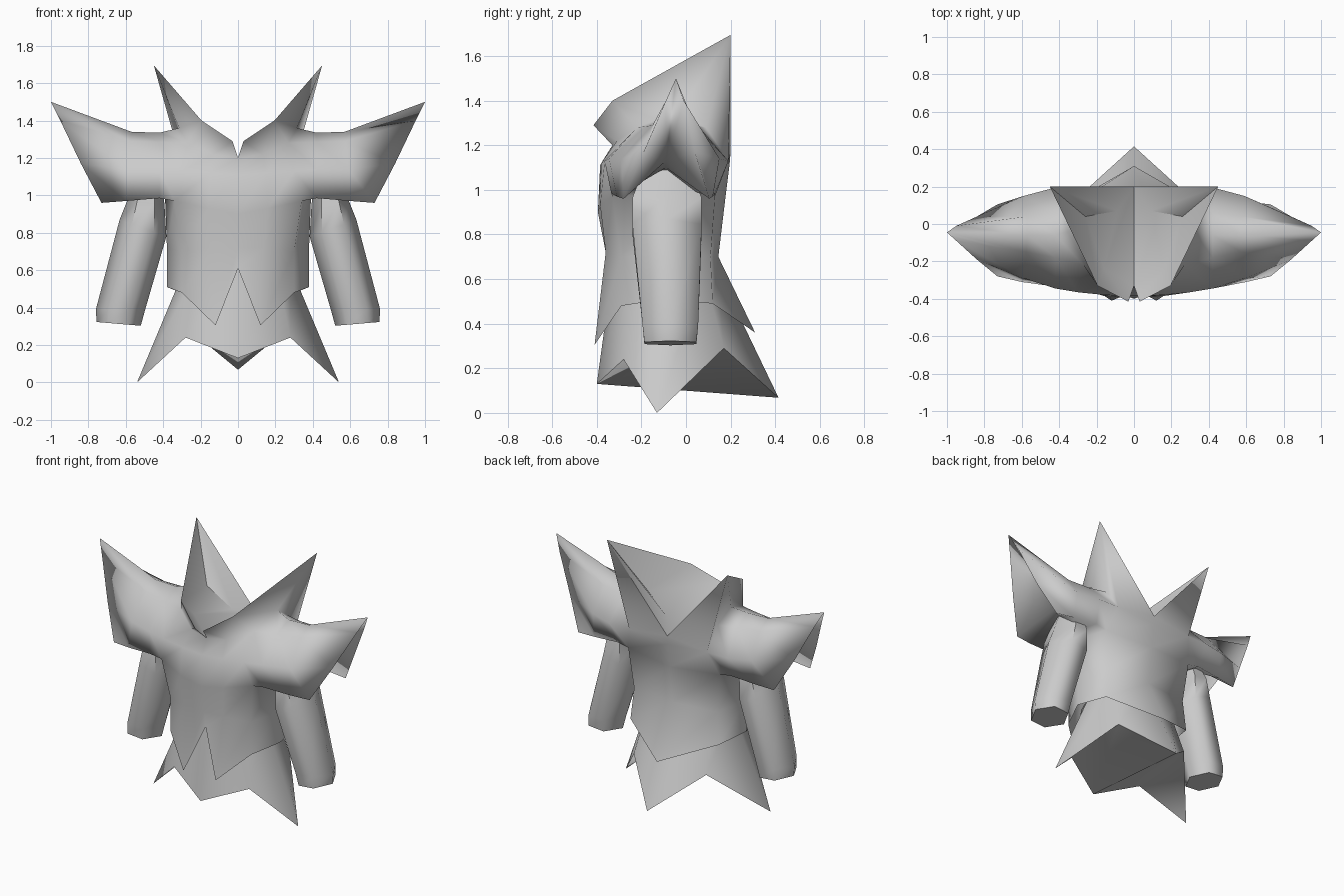
import bpy, bmesh, math

if "Cube" in bpy.data.objects:
    bpy.data.objects.remove(bpy.data.objects["Cube"])

cloth = bpy.data.materials.new("plain_grey")
cloth.diffuse_color = (0.6, 0.6, 0.6, 1)
cloth.use_nodes = True
cloth.node_tree.nodes["Principled BSDF"].inputs["Base Color"].default_value = cloth.diffuse_color


def build(name, verts, faces, angle, closed=False):
    """Make the right half, mirror it across x = 0 and weld the seam."""
    bm = bmesh.new()
    for s in (1, -1):
        vs = [bm.verts.new((s * x, y, z)) for x, y, z in verts]
        for f in faces:
            bm.faces.new([vs[i] for i in (f if s > 0 else f[::-1])])
    bmesh.ops.remove_doubles(bm, verts=bm.verts, dist=0.0005)
    if closed:
        bmesh.ops.recalc_face_normals(bm, faces=bm.faces)
    me = bpy.data.meshes.new(name)
    bm.to_mesh(me)
    bm.free()
    ob = bpy.data.objects.new(name, me)
    bpy.context.collection.objects.link(ob)
    me.materials.append(cloth)
    bpy.ops.object.select_all(action='DESELECT')
    ob.select_set(True)
    bpy.context.view_layer.objects.active = ob
    bpy.ops.object.shade_smooth_by_angle(angle=math.radians(angle))


def bridge(a, b, closed):
    """Quads between two equally long index rows."""
    n = len(a)
    return [(a[i], a[(i + 1) % n], b[(i + 1) % n], b[i]) for i in range(n if closed else n - 1)]


def loft(rings, closed):
    n = len(rings[0])
    faces = []
    for k in range(len(rings) - 1):
        faces += bridge(range(k * n, k * n + n), range(k * n + n, k * n + 2 * n), closed)
    return [p for r in rings for p in r], faces


# Vest body with a jagged hem, front centre round to back centre
hem = [(0, -.345, .61), (.12, -.41, .305), (.30, -.29, .48),
       (.38, -.10, .51), (.33, .12, .49), (0, .31, .36)]
waist = [(0, -.36, .72), (.14, -.36, .72), (.30, -.29, .70),
         (.38, -.10, .72), (.31, .11, .70), (0, .145, .70)]
chest = [(0, -.395, .90), (.16, -.385, .93), (.34, -.33, .97),
         (.39, -.10, .985), (.34, .13, .97), (0, .175, .95)]
v, f = loft([hem, waist, chest], False)
F, f1, a, s, b, B = range(12, 18)
# Upper front, shoulder and upper back points
v += [(0, -.385, 1.11), (.15, -.38, 1.12), (.30, -.365, 1.13),
      (0, -.33, 1.20), (.13, -.31, 1.22), (.27, -.22, 1.28),
      (.315, -.03, 1.36), (.30, .09, 1.28), (.29, .19, 1.13), (0, .195, 1.11)]
F2, f2, Mf, F3, f3, Tf, T, Tb, Mb, B2 = range(18, 28)
f += bridge((F, f1, a), (F2, f2, Mf), False) + bridge((F2, f2, Mf), (F3, f3, Tf), False)
f += [(b, B, B2, Mb)]

# Collar outer wall rising from the shoulders into tall rear tips
rim = [(.03, -.415, 1.29), (.195, -.33, 1.40), (.45, .20, 1.695), (0, .20, 1.167)]
v += rim
P, R, K, V = range(28, 32)
f += [(F3, f3, P), (f3, R, P), (f3, Tf, R), (Tf, T, R), (T, K, R),
      (T, Tb, K), (Tb, Mb, K), (Mb, V, K), (Mb, B2, V)]

# Flared sleeves grown from the armhole
sleeve = [
    [(.42, -.06, 1.335), (.42, -.18, 1.285), (.42, -.345, 1.14), (.42, -.335, .985),
     (.42, -.10, 1.03), (.42, .13, .985), (.44, .19, 1.13), (.42, .06, 1.28)],
    [(.57, -.06, 1.34), (.575, -.15, 1.29), (.59, -.29, 1.14), (.60, -.31, .97),
     (.56, -.09, 1.10), (.60, .12, .97), (.59, .15, 1.14), (.575, .04, 1.29)],
    [(1.0, -.045, 1.50), (.95, -.09, 1.40), (.84, -.19, 1.17), (.73, -.28, .96),
     (.58, -.09, 1.13), (.73, .105, .96), (.84, .04, 1.17), (.95, -.01, 1.40)],
]
prev = (T, Tf, Mf, a, s, b, Mb, Tb)
for ring in sleeve:
    now = tuple(range(len(v), len(v) + 8))
    v += ring
    f += bridge(prev, now, True)
    prev = now
f += [(prev[4], prev[i % 8], prev[(i + 1) % 8]) for i in range(5, 11)]   # folded opening
build("sleeved_vest", v, f, 180)

# Collar lining: sloping inner wall and sunken floor
lining = rim + [(0, -.33, 1.20), (.16, -.24, 1.287), (.26, .04, 1.345), (.09, .07, 1.22)]
build("collar_lining", lining, [(0, 1, 5), (0, 5, 4), (1, 2, 6), (1, 6, 5), (2, 3, 7),
                                (2, 7, 6), (5, 6, 7), (4, 5, 7, 3)], 30)

# Arms: six-sided tapering tubes with a chamfered cuff
rings = []
for cx, cy, z, rx, ry, tilt in [(.638, -.07, .313, .118, .12, .01), (.628, -.07, .39, .132, .128, 0),
                                (.508, -.085, .825, .125, .16, .045), (.493, -.085, .96, .10, .16, .01),
                                (.48, -.085, 1.09, .07, .11, 0)]:
    rings.append([(cx + rx * math.cos(t), cy + ry * 1.1 * math.sin(t), z + tilt * math.cos(t))
                  for t in (math.radians(d) for d in (0, 62, 118, 180, 242, 298))])
v, f = loft(rings, True)
f += [tuple(range(5, -1, -1)), tuple(range(24, 30))]
build("arms", v, f, 65, True)

# Skirt: star-pointed hem with a folded underside
points = [(0, -.40, .13), (.28, -.28, .24), (.54, -.13, 0), (.27, .17, .29), (0, .415, .068)]
waistband = [(0, -.33, .64), (.20, -.28, .62), (.28, -.10, .62), (.22, .08, .62), (0, .14, .64)]
v, f = loft([points, waistband], False)
f += [(0, 3, 1), (1, 3, 2), (0, 4, 3)]
build("skirt", v, f, 80)
